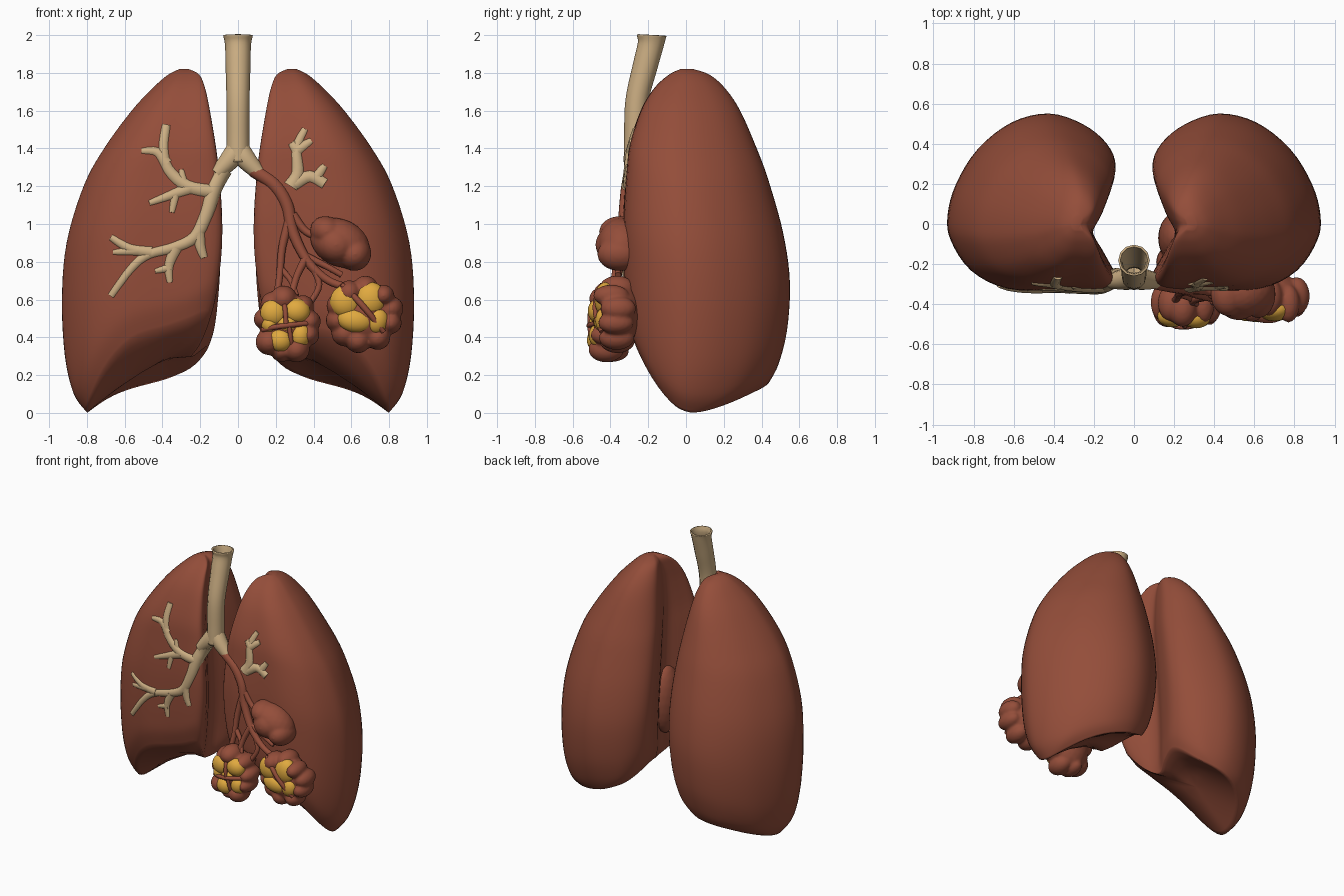
import bpy, bmesh, math, random
from mathutils import Vector, Matrix
from mathutils.bvhtree import BVHTree

random.seed(4)


def material(name, rgb):
    m = bpy.data.materials.new(name)
    m.diffuse_color = (*rgb, 1)
    return m


RED = material("lung_red", (0.295, 0.075, 0.042))
CREAM = material("airway_cream", (0.61, 0.43, 0.23))
YELLOW = material("tissue_yellow", (0.75, 0.40, 0.05))


def finish(bm, name, mat):
    bmesh.ops.recalc_face_normals(bm, faces=bm.faces)
    me = bpy.data.meshes.new(name)
    bm.to_mesh(me)
    me.materials.append(mat)
    me.shade_smooth()
    ob = bpy.data.objects.new(name, me)
    bpy.context.collection.objects.link(ob)
    return ob


def spline(p, n, closed=False):
    """Catmull-Rom resampling of points of any dimension."""
    m, out = len(p), []
    get = lambda i: p[i % m] if closed else p[max(0, min(m - 1, i))]
    for i in range(m if closed else m - 1):
        q = [get(i + j) for j in (-1, 0, 1, 2)]
        for k in range(n):
            t = k / n
            out.append(tuple(0.5 * (2*b + (c-a)*t + (2*a-5*b+4*c-d)*t*t + (3*b-a-3*c+d)*t**3)
                             for a, b, c, d in zip(*q)))
    return out if closed else out + [tuple(p[-1])]


# Lungs: one cross-section outline scaled through a table of heights
OUTLINE = spline([(.08, 0), (.35, 0), (.65, .01), (.86, .11), (.98, .28), (1, .42), (.95, .6),
                  (.82, .8), (.62, .95), (.40, 1), (.2, .94), (.06, .83), (.01, .7), (.07, .52),
                  (.15, .36), (.07, .2), (0, .06)], 4, True)
# height, inner x, outer x, front y, back y
LEVELS = spline([(0, .15, .80, -.285, .44), (.1, .12, .87, -.315, .49), (.3, .10, .915, -.325, .535),
                 (.6, .085, .93, -.33, .55), (.9, .085, .905, -.33, .515), (1.2, .10, .815, -.315, .44),
                 (1.4, .12, .705, -.295, .37), (1.6, .15, .56, -.235, .285), (1.72, .175, .45, -.165, .205),
                 (1.79, .205, .37, -.09, .125), (1.82, .26, .31, -.03, .04)], 5)


def base(x, y):
    """Height of the slanted underside: high at the front, low at the back."""
    dy, t = y - .05, max(0, min(1, (.44 - y) / .71))
    w = max(0, min(1, (.8 - x) * 2.3))
    return (max(0, .28 * (.8 - x)) + (3.0 if dy < 0 else .4) * dy * dy
            + .14 * math.sin(math.pi * t) * w + 3 * max(0, .28 - x) ** 2)


def lung(name, side):
    bm = bmesh.new()
    rings = []
    # underside
    for s in (.03, .25, .5, .75, .92):
        ring = []
        for u, v in OUTLINE:
            x = .49 + (.15 + .65 * u - .49) * s
            y = .09 + (-.285 + .725 * v - .09) * s
            ring.append(bm.verts.new((side * x, y, base(x, y) + .04 * (1 - s * s))))
        rings.append(ring)
    # walls
    for z, x0, x1, y0, y1 in LEVELS:
        ring = []
        for u, v in OUTLINE:
            x, y = x0 + (x1 - x0) * u, y0 + (y1 - y0) * v
            ring.append(bm.verts.new((side * x, y, z + base(x, y) * max(0, 1 - z / 1.82) ** 2)))
        rings.append(ring)
    n = len(OUTLINE)
    for a, b in zip(rings, rings[1:]):
        for i in range(n):
            bm.faces.new((a[i], a[(i + 1) % n], b[(i + 1) % n], b[i]))
    bm.faces.new(rings[0])
    bm.faces.new(rings[-1])
    finish(bm, name, RED)
    return BVHTree.FromBMesh(bm)


trees = {-1: lung("left_side_lung", -1), 1: lung("right_side_lung", 1)}


# Tubes: bevelled curves turned into meshes; points are x, y, z, radius
def tubes(name, paths, mat, caps=True):
    cu = bpy.data.curves.new(name, 'CURVE')
    cu.dimensions = '3D'
    cu.bevel_depth = 1
    cu.bevel_resolution = 4
    cu.use_fill_caps = caps
    for path in paths:
        sp = cu.splines.new('POLY')
        sp.points.add(len(path) - 1)
        for p, (x, y, z, r) in zip(sp.points, path):
            p.co = (x, y, z, 1)
            p.radius = r
    tmp = bpy.data.objects.new(name + "_curve", cu)
    me = bpy.data.meshes.new_from_object(tmp)
    bpy.data.objects.remove(tmp)
    bm = bmesh.new()
    bm.from_mesh(me)
    return finish(bm, name, mat)


def on_lung(pts, r0, r1):
    """Lay a path of (x, z) points on the front of a lung, mostly sunk in."""
    path = spline(pts, 4)
    out = []
    for i, (x, z) in enumerate(path):
        r = 1.5 * (r0 + (r1 - r0) * i / (len(path) - 1))
        hit = trees[1 if x > 0 else -1].ray_cast(Vector((x, -2, z)), Vector((0, 1, 0)))[0]
        y = hit.y if hit else -.3
        if abs(x) < .2:
            y = min(y, -.30)
        out.append((x, y + r * .6, z, r))
    return out


trachea = tubes("trachea", [spline([(0, -.265, 1.33, .06), (0, -.268, 1.45, .055), (0, -.26, 1.65, .056),
                                    (0, -.215, 1.84, .061), (0, -.187, 1.95, .064),
                                    (0, -.182, 2.0, .074)], 5)], CREAM, False)
wall = trachea.modifiers.new("wall", 'SOLIDIFY')
wall.thickness = .01
wall.offset = 0

tubes("main_bronchi", [spline([(0, -.265, 1.42, .05), (s * .04, -.275, 1.345, .055),
                               (s * .115, -.285, 1.265, .038)], 5) for s in (-1, 1)], CREAM)

tubes("left_side_airways", [on_lung(*b) for b in (
    ([(-.08, 1.29), (-.13, 1.19), (-.17, 1.05), (-.23, .93), (-.34, .875), (-.47, .84), (-.56, .77), (-.67, .62)], .034, .015),
    ([(-.14, 1.17), (-.27, 1.2), (-.37, 1.29), (-.395, 1.4), (-.38, 1.52)], .03, .018),
    ([(-.38, 1.32), (-.43, 1.38), (-.51, 1.385)], .028, .012),
    ([(-.25, 1.19), (-.36, 1.15), (-.47, 1.11)], .028, .012),
    ([(-.33, 1.16), (-.35, 1.06)], .02, .012),
    ([(-.29, 1.22), (-.30, 1.29)], .022, .01),
    ([(-.46, .85), (-.57, .87), (-.67, .93)], .027, .014),
    ([(-.53, .86), (-.66, .85)], .024, .01),
    ([(-.21, .95), (-.2, .88), (-.18, .82)], .028, .016),
    ([(-.33, .87), (-.365, .78), (-.36, .69)], .028, .013),
    ([(-.36, .77), (-.44, .75)], .02, .01))], CREAM)

tubes("right_side_upper_airways", [on_lung(*b) for b in (
    ([(.28, 1.2), (.315, 1.27), (.31, 1.4), (.355, 1.5)], .034, .014),
    ([(.315, 1.39), (.39, 1.44)], .026, .013),
    ([(.31, 1.39), (.28, 1.43)], .026, .016),
    ([(.3, 1.21), (.38, 1.25), (.46, 1.21)], .028, .024),
    ([(.41, 1.24), (.46, 1.31)], .026, .014))], CREAM)

# Red bronchi leading down to the diseased clusters
tubes("right_side_red_bronchi", [spline(p, 5) for p in (
    [(.08, -.285, 1.285, .036), (.19, -.305, 1.21, .037), (.26, -.32, 1.1, .034), (.29, -.335, .96, .03),
     (.37, -.36, .8, .025), (.48, -.38, .7, .021), (.6, -.40, .66, .02)],
    [(.28, -.325, 1.05, .026), (.235, -.34, .88, .021), (.22, -.36, .72, .019), (.2, -.39, .6, .018)],
    [(.36, -.36, .82, .023), (.31, -.375, .72, .019), (.28, -.40, .6, .018)],
    [(.38, -.36, .8, .021), (.43, -.38, .68, .017), (.38, -.39, .58, .016)],
    [(.29, -.325, 1.05, .025), (.36, -.335, .96, .02), (.46, -.36, .92, .018)],
    [(.36, -.35, .83, .02), (.46, -.36, .78, .017), (.55, -.36, .73, .016)],
    [(.23, -.35, .76, .018), (.28, -.37, .7, .015), (.31, -.40, .62, .014)])], RED)


# Lobed clusters: overlapping ellipsoids (x, y, z, rx, ry, rz)
def lobes(name, items, mat, tilt=0, fuse=True):
    bm = bmesh.new()
    for x, y, z, rx, ry, rz in items:
        bmesh.ops.create_icosphere(bm, subdivisions=3, radius=1,
                                   matrix=Matrix.Translation((x, y, z)) @ Matrix.Rotation(tilt, 4, 'Y')
                                   @ Matrix.Diagonal((rx, ry, rz, 1)))
    ob = finish(bm, name, mat)
    if fuse:
        mod = ob.modifiers.new("fuse", 'REMESH')
        mod.mode = 'VOXEL'
        mod.voxel_size = .01
        mod.use_smooth_shade = True
        soft = ob.modifiers.new("soften", 'SMOOTH')
        soft.iterations = 4
    return ob


lobes("upper_nodule", [(.54, -.34, .90, .165, .125, .125), (.47, -.35, .96, .09, .11, .08),
                       (.62, -.35, .84, .085, .12, .09), (.52, -.37, .89, .11, .11, .10)], RED, .45)
lobes("right_side_hilum_bulge", [(.215, -.07, .72, .095, .13, .26), (.2, -.19, .6, .09, .09, .2)], RED)


def cluster(name, cx, cy, cz, rx, rz, count, yellow):
    items = [(cx, cy, cz, rx * .88, .12, rz * .88)]
    for i in range(count):
        a = math.tau * (i + random.uniform(.1, .5)) / count
        k = random.uniform(.85, 1.15)
        items.append((cx + rx * .74 * math.cos(a), cy - random.uniform(-.005, .045),
                      cz + rz * .74 * math.sin(a), .066 * k, .095, .065 * k))
    lobes(name + "_red_lobes", items, RED)
    lobes(name + "_yellow_core", yellow, YELLOW, .15, False)


cluster("inner_cluster", .26, -.385, .465, .165, .19, 9,
        [(.19, -.46, .53, .073, .055, .073), (.31, -.465, .54, .072, .055, .066),
         (.225, -.47, .385, .065, .055, .062), (.33, -.46, .41, .056, .055, .066),
         (.17, -.455, .47, .046, .05, .05), (.26, -.465, .47, .06, .05, .05)])
cluster("outer_cluster", .67, -.355, .52, .195, .19, 10,
        [(.57, -.425, .59, .084, .06, .088), (.70, -.425, .60, .084, .06, .093),
         (.62, -.435, .49, .095, .055, .065), (.735, -.425, .49, .062, .055, .073)])

# Thin red walls crossing the yellow tissue
tubes("cluster_walls", [spline(p, 5) for p in (
    [(.13, -.46, .44, .014), (.2, -.505, .455, .014), (.28, -.51, .465, .014), (.38, -.47, .475, .014)],
    [(.24, -.47, .61, .013), (.25, -.505, .54, .013), (.255, -.51, .46, .013)],
    [(.27, -.51, .46, .012), (.28, -.50, .39, .012), (.285, -.46, .32, .013)],
    [(.55, -.445, .68, .012), (.63, -.473, .6, .017), (.70, -.475, .52, .016), (.77, -.445, .43, .014)])], RED)
